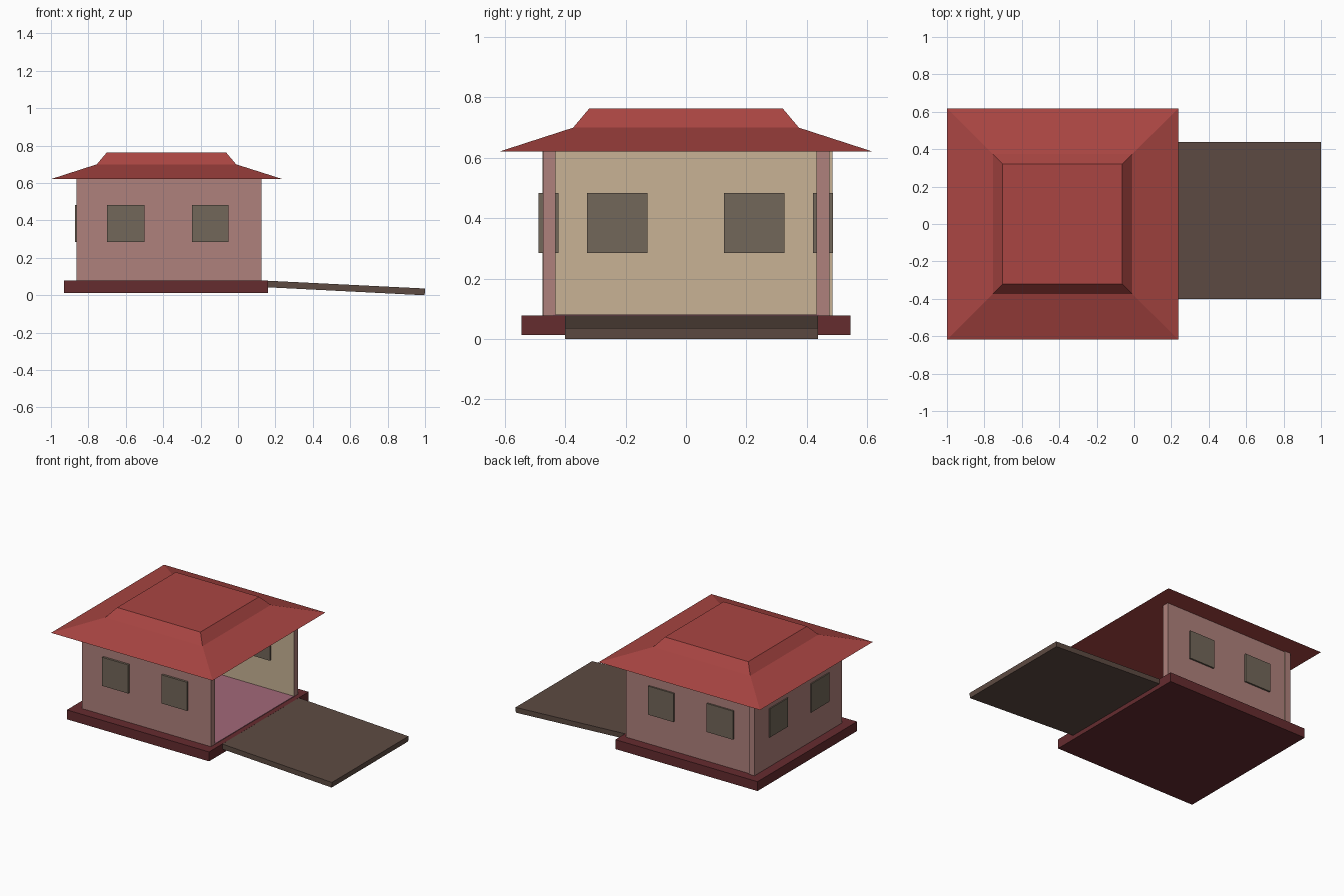
import bpy, bmesh, math
from mathutils import Vector

if "Cube" in bpy.data.objects:
    bpy.data.objects.remove(bpy.data.objects["Cube"])


def material(name, r, g, b):
    m = bpy.data.materials.new(name)
    m.diffuse_color = (r, g, b, 1)
    m.use_nodes = True
    m.node_tree.nodes["Principled BSDF"].inputs["Base Color"].default_value = m.diffuse_color
    return m


ROOF = material("roof_red", 0.40, 0.06, 0.055)
BASE = material("dark_red", 0.13, 0.025, 0.028)
WALL = material("wall_pink", 0.43, 0.22, 0.20)
INNER = material("inner_tan", 0.58, 0.45, 0.30)
PANE = material("window_grey", 0.17, 0.135, 0.10)
RAMP = material("ramp_brown", 0.11, 0.07, 0.055)
FLOOR = material("floor_pink", 0.36, 0.14, 0.19)


def finish(name, bm, *mats):
    bmesh.ops.recalc_face_normals(bm, faces=bm.faces)
    me = bpy.data.meshes.new(name)
    bm.to_mesh(me)
    bm.free()
    for m in mats:
        me.materials.append(m)
    ob = bpy.data.objects.new(name, me)
    bpy.context.collection.objects.link(ob)
    return ob


def box(name, x, y, z, mat, inner=None):
    """Box from ranges; inner is the direction of the tan room-side face."""
    bm = bmesh.new()
    bmesh.ops.create_cube(bm, size=1)
    for v in bm.verts:
        v.co = [r[0] + (c + 0.5) * (r[1] - r[0]) for c, r in zip(v.co, (x, y, z))]
    bm.normal_update()
    if inner:
        for f in bm.faces:
            if f.normal.dot(Vector(inner)) > 0.9:
                f.material_index = 1
    return finish(name, bm, mat, INNER)


# Plinth and room floor
box("plinth", (-0.93, 0.16), (-0.545, 0.545), (0.013, 0.078), BASE)
box("room_floor", (-0.84, 0.125), (-0.44, 0.44), (0.07, 0.082), FLOOR)

# Three walls, open towards +x
WZ = (0.075, 0.625)
box("front_wall", (-0.862, 0.125), (-0.474, -0.432), WZ, WALL, (0, 1, 0))
box("back_wall", (-0.825, 0.125), (0.432, 0.476), WZ, WALL, (0, -1, 0))
box("left_wall", (-0.864, -0.822), (-0.475, 0.485), WZ, WALL, (1, 0, 0))

# Windows pass through the walls and stand slightly proud on both sides
PZ = (0.285, 0.483)
for i, x in enumerate([(-0.70, -0.50), (-0.245, -0.05)]):
    box(f"front_window_{i}", x, (-0.489, -0.423), PZ, PANE)
    box(f"back_window_{i}", x, (0.42, 0.487), PZ, PANE)
for i, y in enumerate([(-0.328, -0.128), (0.126, 0.326)]):
    box(f"left_window_{i}", (-0.872, -0.81), y, PZ, PANE)

# Two-pitch hipped roof from three stacked rectangles
bm = bmesh.new()
rings = []
for x0, x1, h, z in [(-1, 0.238, 0.618, 0.621),
                     (-0.755, -0.01, 0.374, 0.70),
                     (-0.702, -0.063, 0.321, 0.763)]:
    rings.append([bm.verts.new(p) for p in
                  [(x0, -h, z), (x1, -h, z), (x1, h, z), (x0, h, z)]])
for a, b in zip(rings, rings[1:]):
    for i in range(4):
        j = (i + 1) % 4
        bm.faces.new((a[i], a[j], b[j], b[i]))
bm.faces.new(rings[0])
bm.faces.new(rings[-1])
finish("roof", bm, ROOF)

# Sloping ramp: side profile extruded along y
bm = bmesh.new()
side = bm.faces.new([bm.verts.new((x, -0.40, z)) for x, z in
                     [(0.15, 0.043), (0.998, 0.0), (1.0, 0.036), (0.152, 0.078)]])
ext = bmesh.ops.extrude_face_region(bm, geom=[side], use_keep_orig=True)["geom"]
bmesh.ops.translate(bm, vec=(0, 0.838, 0),
                    verts=[g for g in ext if isinstance(g, bmesh.types.BMVert)])
finish("ramp", bm, RAMP)
